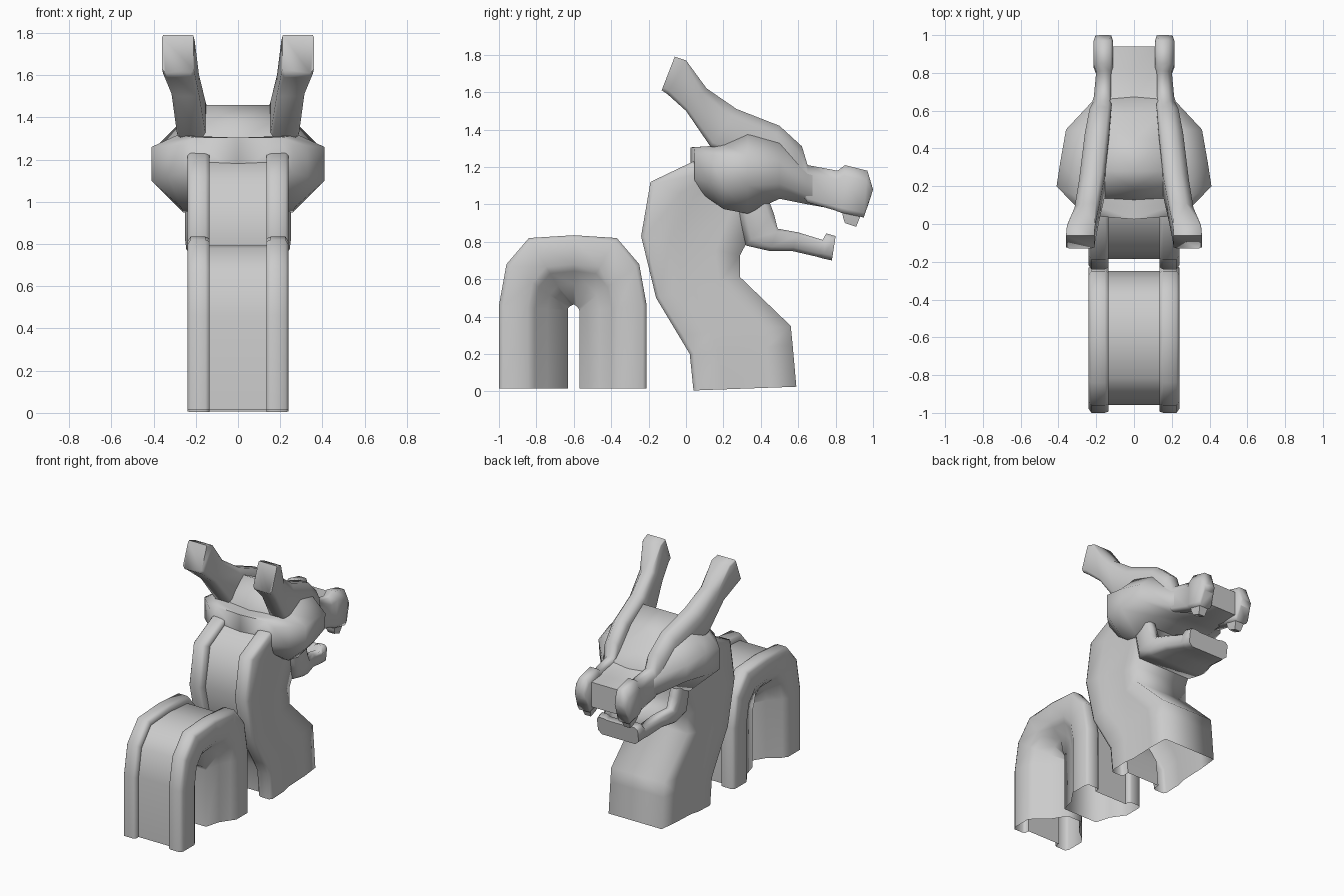
import bpy, bmesh, math
from mathutils import Vector

if "Cube" in bpy.data.objects:
    bpy.data.objects.remove(bpy.data.objects["Cube"])

stone = bpy.data.materials.new("plain_grey")
stone.diffuse_color = (0.6, 0.6, 0.6, 1)
stone.use_nodes = True
stone.node_tree.nodes["Principled BSDF"].inputs["Base Color"].default_value = stone.diffuse_color


def loft(name, rings, closed=False, cap_start=False, cap_end=False, angle=75):
    """Skin right-hand half sections, then mirror them across x = 0."""
    bm = bmesh.new()
    vs = [[bm.verts.new(p) for p in r] for r in rings]
    n = len(rings[0])
    for a, b in zip(vs, vs[1:]):
        for i in range(n if closed else n - 1):
            j = (i + 1) % n
            bm.faces.new((a[i], a[j], b[j], b[i]))
    if cap_start:
        bm.faces.new(vs[0])
    if cap_end:
        bm.faces.new(vs[-1])
    bmesh.ops.mirror(bm, geom=bm.verts[:] + bm.edges[:] + bm.faces[:],
                     axis='X', merge_dist=0.0005)
    bmesh.ops.remove_doubles(bm, verts=bm.verts[:], dist=0.0005)
    bmesh.ops.recalc_face_normals(bm, faces=bm.faces[:])
    me = bpy.data.meshes.new(name)
    bm.to_mesh(me)
    bm.free()
    ob = bpy.data.objects.new(name, me)
    bpy.context.collection.objects.link(ob)
    me.materials.append(stone)
    bpy.ops.object.select_all(action='DESELECT')
    ob.select_set(True)
    bpy.context.view_layer.objects.active = ob
    bpy.ops.object.shade_smooth_by_angle(angle=math.radians(angle))
    return ob


def ring(section, o, i):
    """Section of (x, depth) between an outer and an inner (y, z) point."""
    return [(x, o[0] + d * (i[0] - o[0]), o[1] + d * (i[1] - o[1])) for x, d in section]


# Body hump: twin raised ribs beside a sunken back, belly tapering inward
hump = [((-1, .015), (-.63, .015)), ((-1, .46), (-.63, .43)),
        ((-.96, .68), (-.63, .445)), ((-.84, .82), (-.62, .455)),
        ((-.6, .835), (-.6, .465)),
        ((-.37, .82), (-.585, .455)), ((-.25, .68), (-.575, .445)),
        ((-.21, .46), (-.57, .43)), ((-.21, .015), (-.57, .015))]
rings = []
for k, (o, i) in enumerate(hump):
    belly = .06 + .08 * min(1, max(0, (k - 3) / 2))   # rear leg is fuller inside
    rings.append(ring([(0, .11), (.135, .11), (.135, .02), (.155, 0), (.225, 0),
                       (.24, .06), (.24, .42), (.215, .52), (.1 + belly / 2, .7),
                       (belly, 1), (0, 1)], o, i))
loft("body_hump", rings, angle=80)

# Neck: ribs carry on up to the head, throat is broad and rounded
neck_section = [(0, .105), (.135, .105), (.135, .02), (.155, 0), (.225, 0), (.24, .04),
                (.24, .28), (.225, .4), (.225, .75), (.215, 1), (0, 1)]
neck = [((.04, .005), (.59, .025)), ((.02, .2), (.57, .25)),
        ((-.04, .3), (.56, .35)), ((-.16, .5), (.29, .61)),
        ((-.24, .83), (.29, .73)), ((-.19, 1.12), (.38, .9)),
        ((.04, 1.23), (.42, 1.05)), ((.16, 1.25), (.42, 1.1))]
loft("neck", [ring(neck_section, o, i) for o, i in neck], cap_end=True, angle=87)

# Head: wide cheeks narrowing into the muzzle, blending up into the brow
# rows: y, centre height, top (x, z), upper side, lower side, underside
head = [(.025, 1.305, (.2, 1.305), (.26, 1.27), (.26, 1.14), (.2, 1.11)),
        (.09, 1.30, (.24, 1.31), (.33, 1.265), (.33, 1.12), (.23, 1.04)),
        (.20, 1.30, (.28, 1.32), (.41, 1.26), (.41, 1.10), (.27, .975)),
        (.33, 1.25, (.25, 1.40), (.39, 1.26), (.39, 1.10), (.26, .95)),
        (.50, 1.22, (.21, 1.37), (.36, 1.23), (.35, 1.11), (.22, 1.03)),
        (.65, 1.18, (.16, 1.19), (.22, 1.16), (.22, 1.05), (.17, 1.0)),
        (.82, 1.16, (.11, 1.16), (.17, 1.14), (.17, 1.02), (.12, .97)),
        (.94, 1.15, (.11, 1.15), (.15, 1.12), (.15, 1.02), (.12, .97))]
rings = []
for y, zc, *p in head:
    pts = [(0, zc)] + p + [(0, p[-1][1])]
    # back rim bows outward at the centre line
    rings.append([(x, y + (.02 * x / .25 if y < .15 else 0), z) for x, z in pts])
loft("head", rings, cap_start=True, cap_end=True)

# Skull: crown sloping up between the horns
# rows: y, top height, half width, base height
skull = [(.12, 1.29, .16, 1.2), (.19, 1.38, .16, 1.2), (.28, 1.46, .15, 1.2),
         (.45, 1.38, .15, 1.2), (.58, 1.26, .14, 1.1), (.68, 1.17, .13, 1.1)]
loft("skull", [[(0, y, z), (w, y, z), (w + .06, y, z - .1 if z > 1.35 else z),
                (w + .06, y, b), (0, y, b)] for y, z, w, b in skull],
     cap_start=True, cap_end=True)

# Horns: run from swept-back tips along the brow into the nostrils
# rows: upper (y, z), lower (y, z), inner x, outer x
horn = [((-.06, 1.79), (-.13, 1.61), .21, .36),
        ((.0, 1.77), (-.1, 1.59), .205, .355),
        ((.11, 1.62), (.0, 1.5), .185, .315),
        ((.27, 1.51), (.13, 1.31), .155, .29),
        ((.50, 1.42), (.42, 1.2), .13, .26),
        ((.62, 1.31), (.58, 1.1), .12, .235),
        ((.65, 1.21), (.65, 1.01), .12, .215),
        ((.81, 1.18), (.79, .97), .115, .2),
        ((.85, 1.21), (.83, .955), .11, .215),
        ((.97, 1.18), (.95, .93), .11, .215),
        ((1.0, 1.08), (.985, 1.03), .12, .205)]
rings = []
for k, (t, b, xi, xo) in enumerate(horn):
    t, b = Vector(t), Vector(b)
    w = xo - xi
    # tips are nearly square, the brow is bevelled on the outside
    cut, bev = (.04, .04) if k < 2 else (.15, .3)
    sec = [(xi, cut), (xi + w * bev * .5, 0), (xo - w * bev, 0),
           (xo, cut * 1.5), (xo, .9), (xo - w * .12, 1), (xi + w * .1, 1), (xi, .9)]
    rings.append([(x, *(t.lerp(b, f))) for x, f in sec])
loft("horn_and_nostril", rings, closed=True, cap_start=True, cap_end=True, angle=80)

# Upper fangs under the nostrils
fang = [[(x, y, z) for x, y in ((x0, y0), (x1, y0), (x1, y1), (x0, y1))]
        for x0, x1, y0, y1, z in ((.12, .2, .83, .95, .98),
                                  (.125, .195, .84, .93, .93),
                                  (.135, .185, .85, .91, .885))]
for v, dz in zip(range(4), (.015, .015, -.005, -.005)):
    x, y, z = fang[-1][v]
    fang[-1][v] = (x, y, z + dz)
loft("upper_fang", fang, closed=True, cap_start=True, cap_end=True)

# Lower jaw: trough with raised lips and a turned-up chin
# rows: lower (y, z), lip (y, z), half width, floor height fraction
jaw = [((.28, .97), (.44, 1.03), .25, .9),
       ((.32, .78), (.47, .95), .25, .6),
       ((.45, .75), (.49, .87), .245, .5),
       ((.57, .75), (.60, .85), .21, .5),
       ((.70, .72), (.73, .81), .18, .6),
       ((.735, .71), (.75, .845), .175, .9),
       ((.78, .70), (.80, .83), .165, .95)]
rings = []
for b, t, w, f in jaw:
    b, t = Vector(b), Vector(t)
    sec = [(0, 0), (w - .03, 0), (w, .2), (w, .85), (w - .02, 1),
           (w - .06, 1), (w - .08, f), (0, f)]
    rings.append([(x, *(b.lerp(t, k))) for x, k in sec])
loft("lower_jaw", rings, cap_start=True, cap_end=True)
